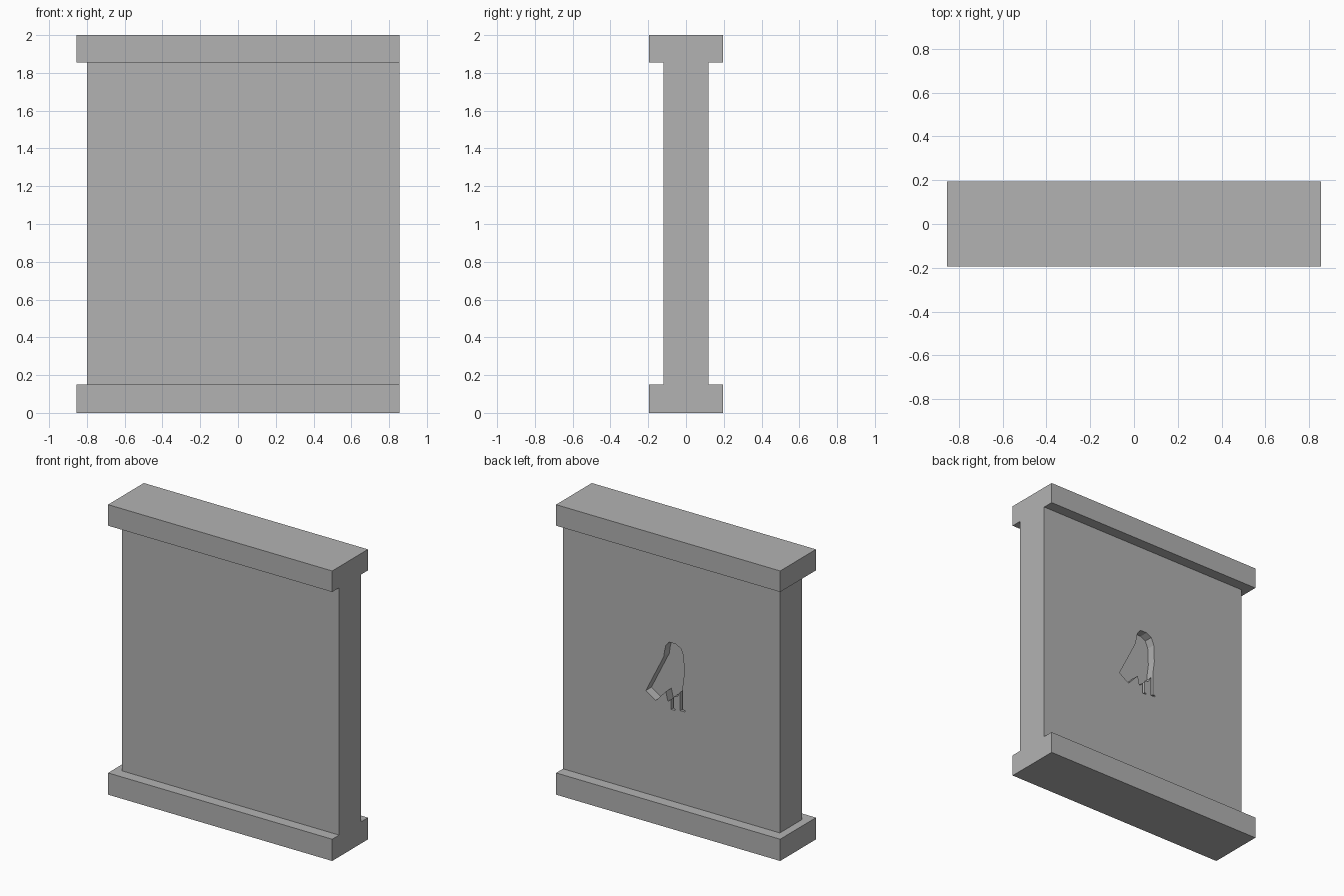
import bpy
import bmesh
from mathutils import Vector

old = bpy.data.objects.get("Cube")
if old:
    bpy.data.objects.remove(old, do_unlink=True)

HALF_LEN, HALF_RAIL, HALF_WALL = 0.855, 0.195, 0.12
RAIL_LOW, RAIL_HIGH, TOP = 0.15, 1.855, 2.0
WALL_END = -0.8
RECESS_DEPTH = 0.06

stone = bpy.data.materials.new("plain grey")
stone.use_nodes = True
grey = (0.448, 0.448, 0.448, 1)
stone.diffuse_color = grey
stone.node_tree.nodes["Principled BSDF"].inputs["Base Color"].default_value = grey


def prism(name, points, move):
    """Extrude a closed outline of 3D points along a vector."""
    bm = bmesh.new()
    face = bm.faces.new([bm.verts.new(p) for p in points])
    made = bmesh.ops.extrude_face_region(bm, geom=[face])["geom"]
    verts = [v for v in made if isinstance(v, bmesh.types.BMVert)]
    bmesh.ops.translate(bm, verts=verts, vec=Vector(move))
    bmesh.ops.recalc_face_normals(bm, faces=bm.faces)
    mesh = bpy.data.meshes.new(name)
    bm.to_mesh(mesh)
    bm.free()
    mesh.materials.append(stone)
    obj = bpy.data.objects.new(name, mesh)
    bpy.context.collection.objects.link(obj)
    return obj


def cut(target, cutter):
    """Subtract a cutter, apply the result and remove the cutter."""
    cutter.hide_render = True
    mod = target.modifiers.new("cut", 'BOOLEAN')
    mod.operation = 'DIFFERENCE'
    mod.solver = 'EXACT'
    mod.object = cutter
    bpy.context.view_layer.objects.active = target
    bpy.ops.object.modifier_apply(modifier=mod.name)
    bpy.data.objects.remove(cutter, do_unlink=True)


# Wall panel with its top and bottom rails, one I-shaped section
half = [(HALF_RAIL, 0), (HALF_RAIL, RAIL_LOW), (HALF_WALL, RAIL_LOW),
        (HALF_WALL, RAIL_HIGH), (HALF_RAIL, RAIL_HIGH), (HALF_RAIL, TOP)]
section = half + [(-y, z) for y, z in reversed(half)]
panel = prism("wall_panel", [(-HALF_LEN, y, z) for y, z in section],
              (2 * HALF_LEN, 0, 0))

# Wall stops short of the rails at one end
notch = [(-1, -0.3, RAIL_LOW), (WALL_END, -0.3, RAIL_LOW),
         (WALL_END, 0.3, RAIL_LOW), (-1, 0.3, RAIL_LOW)]
cut(panel, prism("end_notch", notch, (0, 0, RAIL_HIGH - RAIL_LOW)))

# Standing bird recessed in the back: wing tips, two legs, back and head
bird = [(.222, .859), (.146, .81), (.07, .893), (.054, .828), (.03, .85),
        (.03, .78), (0, .78), (0, .79), (.012, .79), (.012, .87),
        (-.02, .885), (-.04, .92), (-.04, .79), (-.075, .79), (-.075, .8),
        (-.057, .8), (-.057, .95), (-.07, 1.05), (-.065, 1.17),
        (-.045, 1.22), (-.005, 1.24), (.045, 1.24), (.07, 1.21),
        (.08, 1.17), (.085, 1.13)]
floor_y = HALF_WALL - RECESS_DEPTH
cut(panel, prism("bird_recess", [(x, floor_y, z) for x, z in bird], (0, 0.1, 0)))
